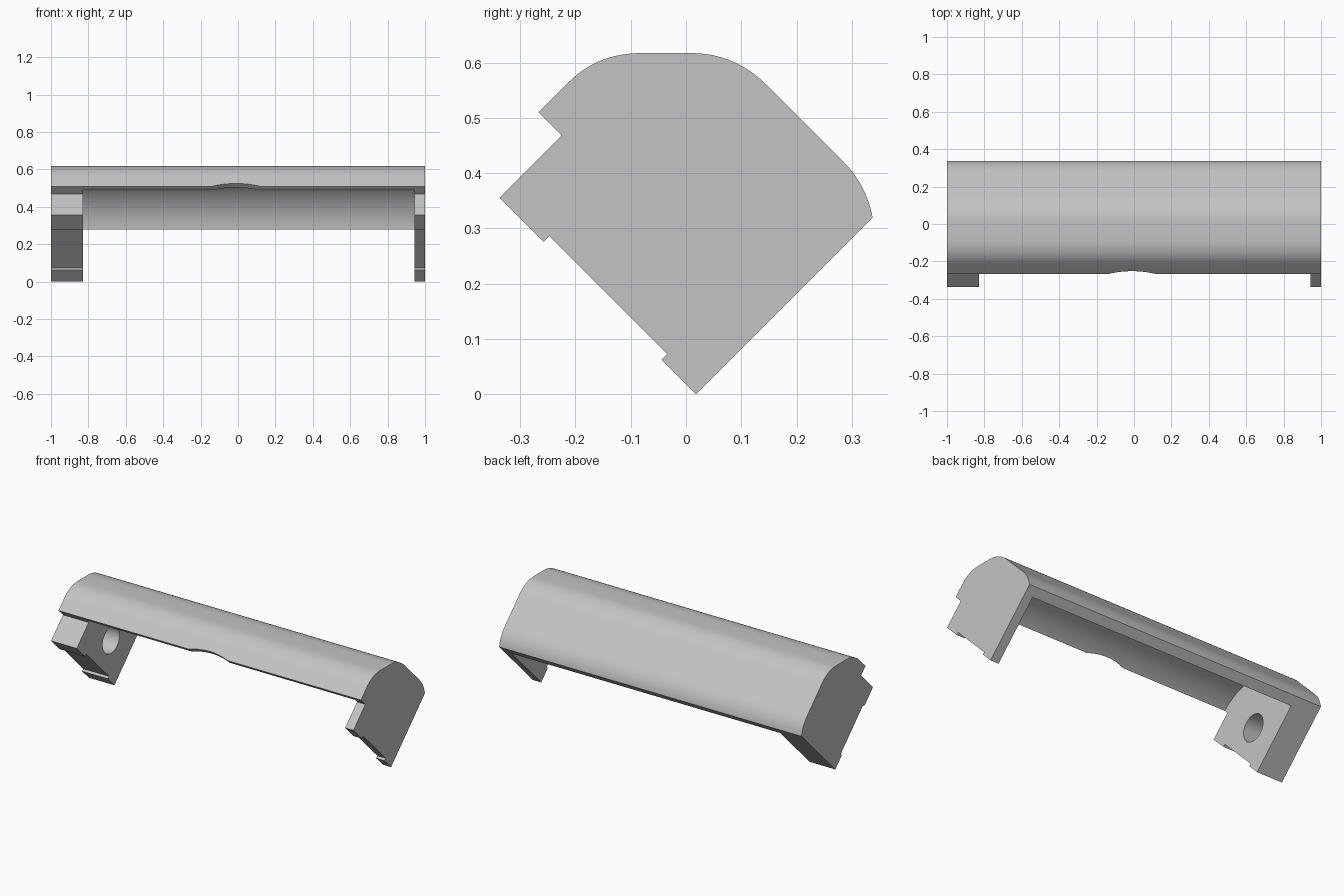
import bpy, bmesh, math
from mathutils import Vector

if "Cube" in bpy.data.objects:
    bpy.data.objects.remove(bpy.data.objects["Cube"])

S = math.sqrt(0.5)


def world(u, v, x):
    """Housing frame, tilted 45 degrees about x: u runs back-up, v front-up."""
    return Vector((x, 0.018 + (u - v) * S, (u + v) * S))


def bend(a, c, b, n=12):
    """Rounded corner from a to b with control point c."""
    a, b, c = Vector(a), Vector(b), Vector(c)
    return [tuple(a * (1 - t) ** 2 + c * 2 * t * (1 - t) + b * t * t)
            for t in (i / n for i in range(n + 1))]


def arc(cu, cv, r, start, end, n=48):
    return [(cu + r * math.cos(start + (end - start) * i / n),
             cv + r * math.sin(start + (end - start) * i / n)) for i in range(n + 1)]


def prism(name, points, t0, t1, place=world):
    bm = bmesh.new()
    rings = [[bm.verts.new(place(a, b, t)) for a, b in points] for t in (t0, t1)]
    bm.faces.new(rings[0])
    bm.faces.new(rings[1])
    n = len(points)
    for i in range(n):
        j = (i + 1) % n
        bm.faces.new((rings[0][i], rings[0][j], rings[1][j], rings[1][i]))
    bmesh.ops.recalc_face_normals(bm, faces=bm.faces)
    mesh = bpy.data.meshes.new(name)
    bm.to_mesh(mesh)
    bm.free()
    ob = bpy.data.objects.new(name, mesh)
    bpy.context.collection.objects.link(ob)
    return ob


def cut(target, cutter):
    cutter.hide_render = True
    mod = target.modifiers.new(cutter.name, "BOOLEAN")
    mod.operation = "DIFFERENCE"
    mod.solver = "EXACT"
    mod.object = cutter
    bpy.ops.object.modifier_apply(modifier=mod.name)
    bpy.data.objects.remove(cutter)


# Housing: end-block section along the whole length
section = [(0, 0)]
section += bend((0.452, 0), (0.486, 0.049), (0.486, 0.108))
section += bend((0.486, 0.306), (0.486, 0.387), (0.43, 0.443))
section += bend((0.367, 0.506), (0.311, 0.562), (0.238, 0.562))
section += [(0.159, 0.562), (0.159, 0.503), (0, 0.503), (0, 0.39),
            (0.015, 0.39), (0.015, 0.088), (0, 0.088)]
housing = prism("housing", section, -1, 1)
bpy.context.view_layer.objects.active = housing
housing.select_set(True)

# Round cavity between the two end blocks, open at the front and below
cu, cv, r = 0.155, 0.212, 0.32
cavity = arc(cu, cv, r, -math.asin((cv + 0.03) / r), math.radians(95))
cavity += [(-0.2, cavity[-1][1]), (-0.2, cavity[0][1])]
cut(housing, prism("cavity", cavity, -0.83, 0.945))

# Blind shaft hole in the wide end block
cut(housing, prism("shaft_hole", arc(0.178, 0.222, 0.08, 0, math.tau)[:-1], -0.95, -0.8))

# Shallow thumb notch in the front lip
cut(housing, prism("thumb_notch", arc(-0.21, -0.01, 0.39, 0, math.tau, 128)[:-1], 0.51, 0.6,
                   lambda u, x, v: world(u, v, x)))

# Plain grey finish
grey = bpy.data.materials.new("light_grey")
grey.use_nodes = True
color = (0.55, 0.55, 0.55, 1)
grey.diffuse_color = color
grey.node_tree.nodes["Principled BSDF"].inputs["Base Color"].default_value = color
housing.data.materials.clear()
housing.data.materials.append(grey)
bpy.ops.object.shade_smooth_by_angle(angle=math.radians(25))
